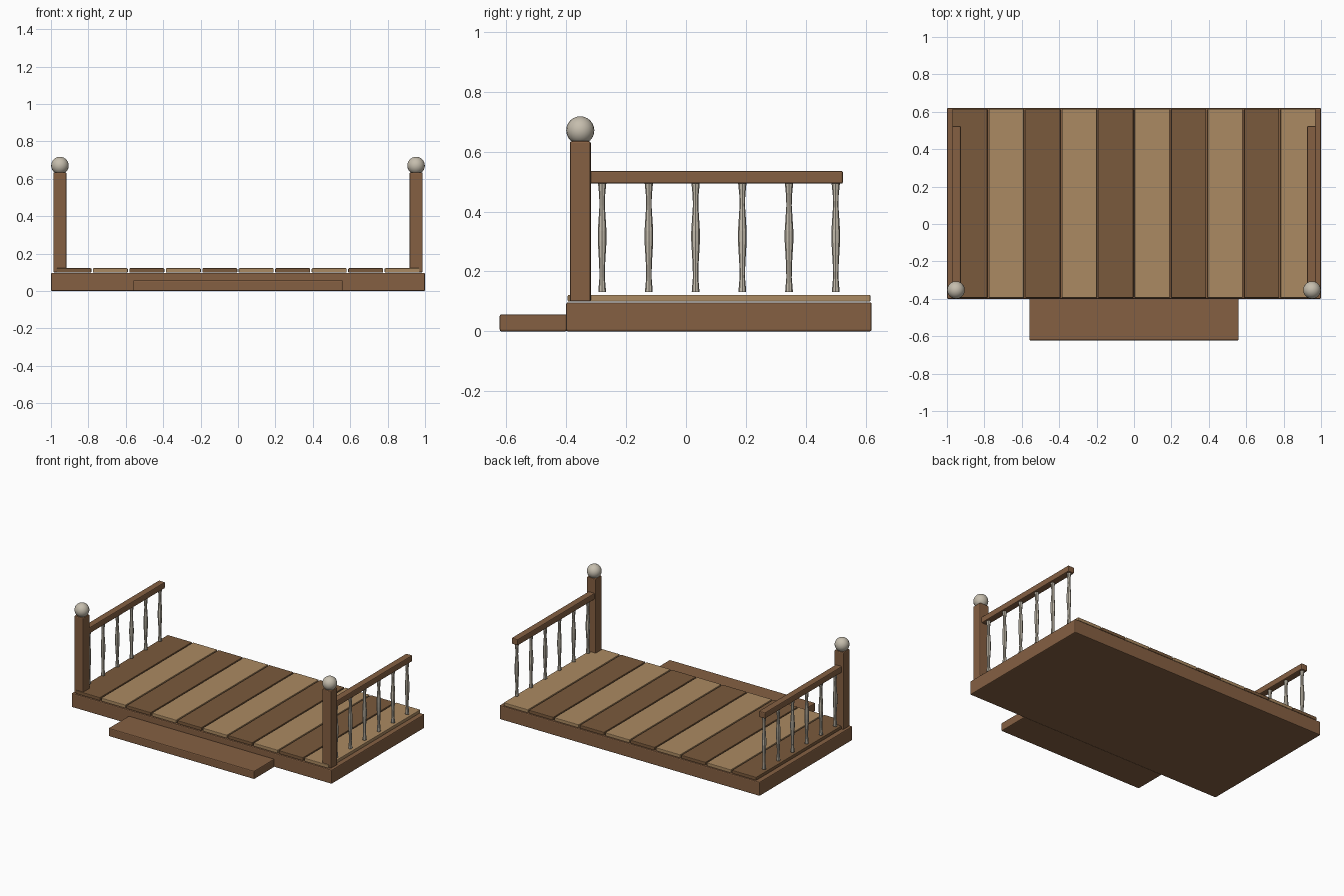
import bpy, bmesh, math

if "Cube" in bpy.data.objects:
    bpy.data.objects.remove(bpy.data.objects["Cube"])

def material(name, rgb):
    m = bpy.data.materials.new(name)
    m.diffuse_color = (*rgb, 1)
    m.use_nodes = True
    m.node_tree.nodes["Principled BSDF"].inputs["Base Color"].default_value = m.diffuse_color
    return m

FRAME = material("frame wood", (0.235, 0.117, 0.055))
DARK = material("dark plank wood", (0.195, 0.102, 0.045))
LIGHT = material("light plank wood", (0.41, 0.255, 0.122))
CREAM = material("cream paint", (0.56, 0.51, 0.42))

def finish(ob, name, mat):
    ob.name = name
    ob.data.materials.append(mat)
    return ob

def box(name, lo, hi, mat, bevel=0.006):
    bpy.ops.mesh.primitive_cube_add(size=1, location=[(a + b) / 2 for a, b in zip(lo, hi)])
    ob = finish(bpy.context.object, name, mat)
    ob.scale = [b - a for a, b in zip(lo, hi)]
    bpy.ops.object.transform_apply(location=False, rotation=False, scale=True)
    mod = ob.modifiers.new("bevel", 'BEVEL')
    mod.width, mod.segments = bevel, 2
    return ob

def lathe(name, profile, loc, mat, sides=8):
    bm = bmesh.new()
    rings = [[bm.verts.new((r * math.cos(2 * math.pi * i / sides),
                            r * math.sin(2 * math.pi * i / sides), z))
              for i in range(sides)] for r, z in profile]
    for a, b in zip(rings, rings[1:]):
        for i in range(sides):
            j = (i + 1) % sides
            bm.faces.new((a[i], a[j], b[j], b[i]))
    bm.faces.new(rings[0][::-1])
    bm.faces.new(rings[-1])
    me = bpy.data.meshes.new(name)
    bm.to_mesh(me)
    bm.free()
    ob = bpy.data.objects.new(name, me)
    ob.location = loc
    bpy.context.collection.objects.link(ob)
    return finish(ob, name, mat)

# Platform and front step
box("platform_base", (-1, -0.4, 0), (1, 0.62, 0.097), FRAME)
box("front_step", (-0.56, -0.622, 0), (0.56, -0.398, 0.057), FRAME)

# Ten floor planks in alternating colours
PITCH = 0.195
for i in range(10):
    x = (i - 5) * PITCH
    box(f"floor_plank_{i + 1}", (x + 0.004, -0.395, 0.099), (x + PITCH - 0.004, 0.616, 0.122),
        LIGHT if i % 2 else DARK, 0.004)

# Posts with ball finials, hand rails and turned balusters on both sides
BALUSTER = [(0.013, 0.131), (0.012, 0.145), (0.009, 0.18), (0.010, 0.225), (0.0145, 0.30),
            (0.0145, 0.335), (0.009, 0.42), (0.010, 0.455), (0.014, 0.495)]
for side, s in (("left", -1), ("right", 1)):
    px = s * 0.952
    box(f"{side}_post", (px - 0.035, -0.388, 0.099), (px + 0.035, -0.318, 0.635), FRAME)
    bpy.ops.mesh.primitive_uv_sphere_add(segments=20, ring_count=12, radius=0.047,
                                         location=(px, -0.353, 0.671))
    finish(bpy.context.object, f"{side}_post_ball", CREAM)
    bpy.ops.object.shade_smooth()
    rx = s * 0.95
    box(f"{side}_hand_rail", (rx - 0.024, -0.325, 0.493), (rx + 0.024, 0.524, 0.536), FRAME)
    for k in range(6):
        lathe(f"{side}_baluster_{k + 1}", BALUSTER, (rx, -0.28 + 0.156 * k, 0), CREAM)
